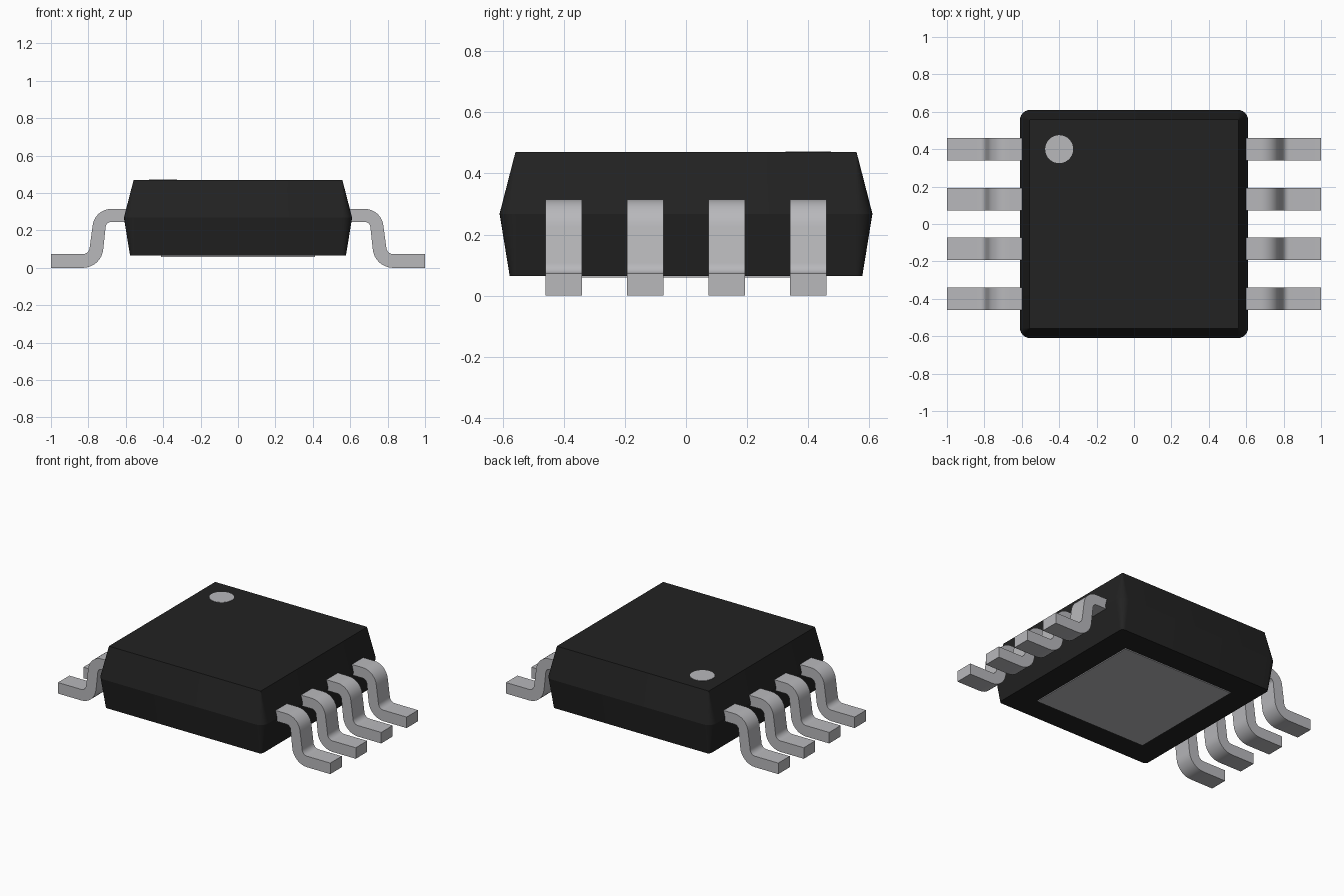
import bpy, bmesh, math

if "Cube" in bpy.data.objects:
    bpy.data.objects.remove(bpy.data.objects["Cube"])


def material(name, rgb):
    m = bpy.data.materials.new(name)
    m.diffuse_color = (*rgb, 1)
    m.use_nodes = True
    m.node_tree.nodes["Principled BSDF"].inputs["Base Color"].default_value = m.diffuse_color
    return m


BLACK = material("black_plastic", (0.016, 0.016, 0.016))
METAL = material("tinned_metal", (0.48, 0.48, 0.50))


def loft(name, rings, mat, angle=20):
    """Join closed rings of 3D points into a capped solid."""
    bm = bmesh.new()
    loops = [[bm.verts.new(p) for p in ring] for ring in rings]
    n = len(loops[0])
    for a, b in zip(loops, loops[1:]):
        for i in range(n):
            j = (i + 1) % n
            bm.faces.new((a[i], a[j], b[j], b[i]))
    bm.faces.new(loops[0][::-1])
    bm.faces.new(loops[-1])
    bmesh.ops.recalc_face_normals(bm, faces=bm.faces)
    mesh = bpy.data.meshes.new(name)
    bm.to_mesh(mesh)
    bm.free()
    mesh.materials.append(mat)
    ob = bpy.data.objects.new(name, mesh)
    bpy.context.collection.objects.link(ob)
    bpy.ops.object.select_all(action='DESELECT')
    ob.select_set(True)
    bpy.context.view_layer.objects.active = ob
    bpy.ops.object.shade_smooth_by_angle(angle=math.radians(angle))
    return ob


def arc(cx, cy, r, start, end, steps):
    return [(cx + r * math.cos(math.radians(start + (end - start) * i / steps)),
             cy + r * math.sin(math.radians(start + (end - start) * i / steps)))
            for i in range(steps + 1)]


def rounded_square(half, r, z):
    pts = []
    for k, (sx, sy) in enumerate(((1, 1), (-1, 1), (-1, -1), (1, -1))):
        pts += arc(sx * (half - r), sy * (half - r), r, 90 * k, 90 * k + 90, 6)
    return [(x, y, z) for x, y in pts]


# moulded body, drafted above and below the parting line
loft("body", [rounded_square(0.577, 0.022, 0.065),
              rounded_square(0.61, 0.055, 0.268),
              rounded_square(0.558, 0.003, 0.47)], BLACK, 18)

# exposed pad under the body
loft("thermal_pad", [rounded_square(0.413, 0.001, z) for z in (0.059, 0.067)], METAL)

# pin one mark on the top
loft("pin_one_dot", [[(x, y, z) for x, y in arc(-0.4, 0.4, 0.075, 0, 348.75, 31)]
                     for z in (0.468, 0.472)], METAL)

# gull wing leads: outer edge outwards, then inner edge back
profile = ([(0.55, 0.315)] + arc(0.678, 0.215, 0.10, 90, 5, 8)
           + arc(0.83, 0.11, 0.037, 185, 270, 8) + [(1.0, 0.073), (1.0, 0.0)]
           + arc(0.83, 0.11, 0.11, 270, 185, 8)
           + arc(0.678, 0.215, 0.03, 5, 90, 8) + [(0.55, 0.245)])
for side, sx in (("right", 1), ("left", -1)):
    for i in range(4):
        y = -0.4 + i * 0.8 / 3
        loft(f"{side}_lead_{i + 1}",
             [[(sx * x, y + dy, z) for x, z in profile] for dy in (-0.06, 0.06)], METAL, 30)
